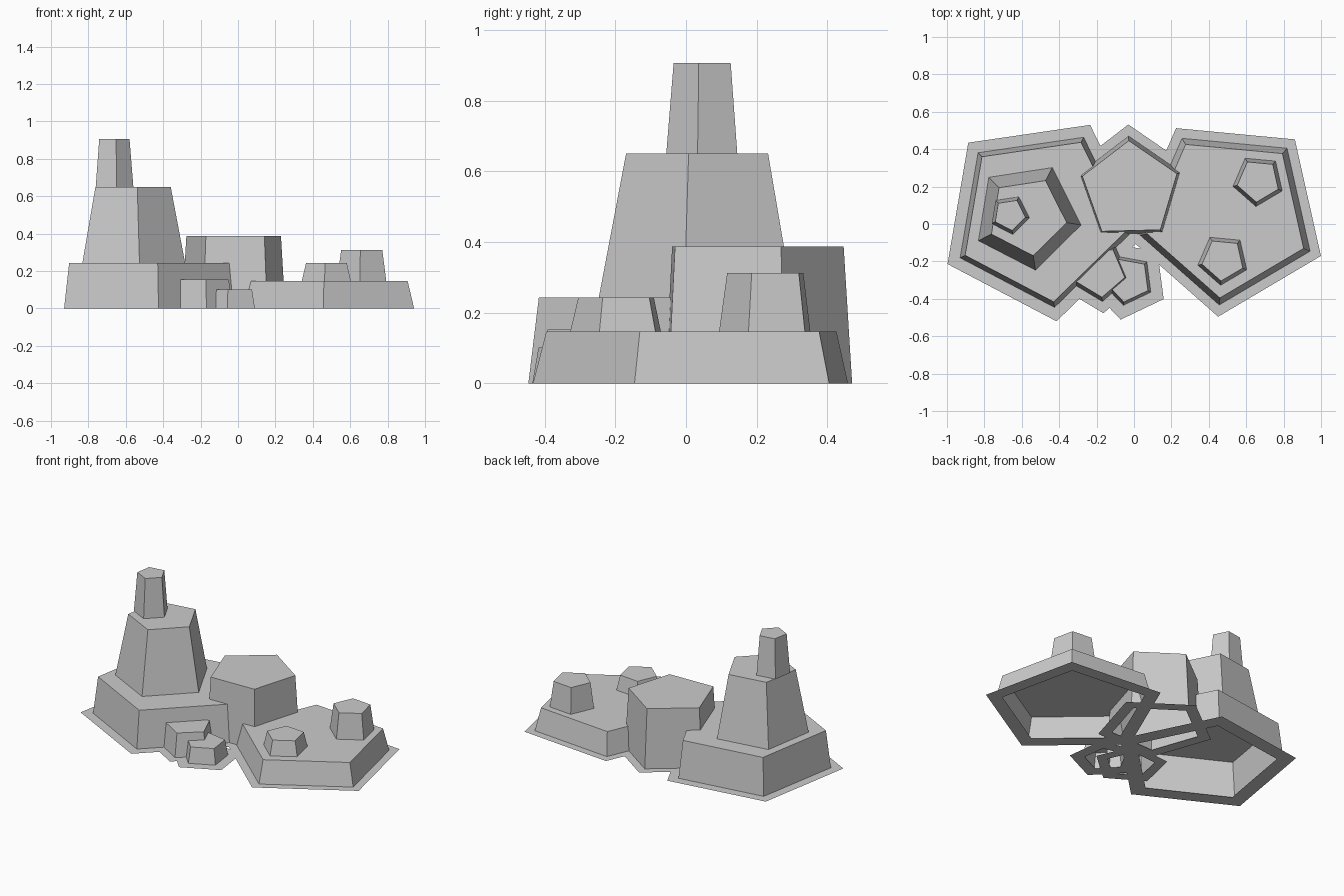
import bpy, bmesh, math

cube = bpy.data.objects.get("Cube")
if cube:
    bpy.data.objects.remove(cube, do_unlink=True)

# One plain stone colour
stone = bpy.data.materials.new("stone_grey")
stone.use_nodes = True
STONE = (0.6, 0.6, 0.6, 1)
stone.diffuse_color = STONE
stone.node_tree.nodes["Principled BSDF"].inputs["Base Color"].default_value = STONE


def pentagon(bm, center, radius, angle, z):
    """Add the five corners of a regular pentagon."""
    turns = [math.radians(angle + 72 * i) for i in range(5)]
    return [bm.verts.new((center[0] + radius * math.cos(t),
                          center[1] + radius * math.sin(t), z)) for t in turns]


def bridge(bm, a, b):
    """Join two pentagons with a band of quads."""
    for i in range(5):
        j = (i + 1) % 5
        bm.faces.new((a[i], a[j], b[j], b[i]))


def finish(name, bm):
    mesh = bpy.data.meshes.new(name)
    bm.to_mesh(mesh)
    bm.free()
    mesh.materials.append(stone)
    obj = bpy.data.objects.new(name, mesh)
    bpy.context.collection.objects.link(obj)


def rock(name, center, angle, r_low, r_high, z_low, z_high, skirt=None):
    """Tapered five-sided block, open below, with an optional flat ground skirt."""
    bm = bmesh.new()
    low = pentagon(bm, center, r_low, angle, z_low)
    high = pentagon(bm, center, r_high, angle, z_high)
    bridge(bm, low, high)
    bm.faces.new(high)
    finish(name, bm)
    if skirt:
        bm = bmesh.new()
        outer = pentagon(bm, center, skirt, angle, z_low)
        inner = pentagon(bm, center, r_low * 0.92, angle, z_low)
        bridge(bm, outer, inner)
        finish(name + "_skirt", bm)


# Tall stack: wide base, tower and turret
rock("tower_base_rock", (-0.495, 0.034), -9.7, 0.485, 0.455, 0, 0.243, 0.56)
rock("tower_rock", (-0.571, 0.042), -9.3, 0.292, 0.214, 0.243, 0.65)
rock("turret_rock", (-0.665, 0.05), -9.3, 0.107, 0.086, 0.65, 0.906)

# Low plateau with two stubs
rock("plateau_rock", (0.501, 0.045), -23.4, 0.48, 0.442, 0, 0.147, 0.543)
rock("back_stub_rock", (0.665, 0.232), -23.4, 0.139, 0.116, 0.147, 0.313)
rock("front_stub_rock", (0.476, -0.19), -23.4, 0.138, 0.115, 0.147, 0.243)

# Middle block at the back, two small blocks at the front
rock("middle_rock", (-0.021, 0.18), 91.5, 0.29, 0.266, 0, 0.387, 0.352)
rock("small_front_rock", (-0.183, -0.255), -85, 0.16, 0.137, 0, 0.153, 0.223)
rock("smallest_front_rock", (-0.032, -0.298), -28.5, 0.139, 0.121, 0, 0.102, 0.217)
